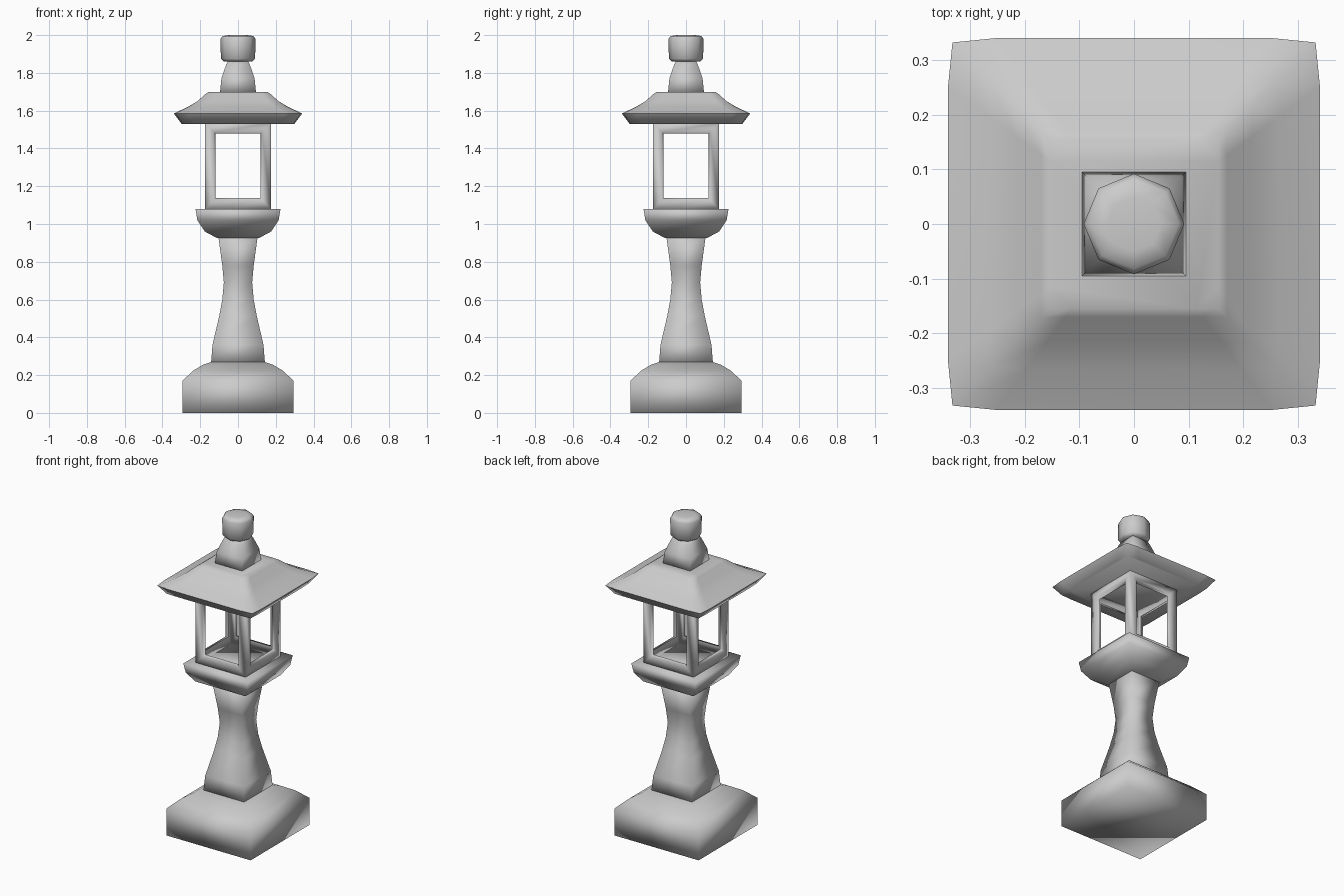
import bpy, bmesh, math

if "Cube" in bpy.data.objects:
    bpy.data.objects.remove(bpy.data.objects["Cube"])


def square(h):
    return [(-h, -h), (h, -h), (h, h), (-h, h)]


def eave(h, pull):
    # square with extra side points and slightly pulled-in corners
    c, m = h - pull, h * 0.74
    side = [(-c, -c), (-m, -h), (m, -h)]
    pts = []
    for k in range(4):
        ca, sa = [(1, 0), (0, 1), (-1, 0), (0, -1)][k]
        pts += [(x * ca - y * sa, x * sa + y * ca) for x, y in side]
    return pts


def octagon(r):
    return [(r * math.cos(k * math.pi / 4), r * math.sin(k * math.pi / 4)) for k in range(8)]


def finish(name, bm, angle):
    bmesh.ops.remove_doubles(bm, verts=bm.verts, dist=1e-5)
    bmesh.ops.recalc_face_normals(bm, faces=bm.faces)
    mesh = bpy.data.meshes.new(name)
    bm.to_mesh(mesh)
    bm.free()
    ob = bpy.data.objects.new(name, mesh)
    bpy.context.collection.objects.link(ob)
    bpy.ops.object.select_all(action='DESELECT')
    bpy.context.view_layer.objects.active = ob
    ob.select_set(True)
    bpy.ops.object.shade_smooth_by_angle(angle=math.radians(angle))
    return ob


def loft(name, sections, angle=100):
    # sections: list of (2D outline, z), capped at both ends
    bm = bmesh.new()
    rings = [[bm.verts.new((x, y, z)) for x, y in pts] for pts, z in sections]
    n = len(rings[0])
    for a, b in zip(rings, rings[1:]):
        for i in range(n):
            j = (i + 1) % n
            bm.faces.new((a[i], a[j], b[j], b[i]))
    bm.faces.new(rings[0][::-1])
    bm.faces.new(rings[-1])
    return finish(name, bm, angle)


def square_loft(name, profile):
    return loft(name, [(square(h), z) for h, z in profile])


# Plinth, waisted post and platform
square_loft("base", [(0.295, 0), (0.295, 0.17), (0.235, 0.225), (0.185, 0.255), (0.14, 0.27)])
square_loft("post", [(0.143, 0.26), (0.135, 0.36), (0.10, 0.51), (0.083, 0.60),
                     (0.075, 0.69), (0.083, 0.78), (0.105, 0.94)])
square_loft("platform", [(0.11, 0.925), (0.175, 0.96), (0.215, 1.02), (0.225, 1.08)])

# Hollow lantern room: four mitred window frames
bm = bmesh.new()
frame = [(0.175, -0.175, 1.075, 1.535), (0.127, -0.175, 1.13, 1.485),
         (0.12, -0.153, 1.137, 1.478), (0.153, -0.153, 1.075, 1.535)]
for k in range(4):
    ca, sa = math.cos(k * math.pi / 2), math.sin(k * math.pi / 2)
    loops = []
    for w, y, lo, hi in frame:
        corners = [(-w, lo), (w, lo), (w, hi), (-w, hi)]
        loops.append([bm.verts.new((x * ca - y * sa, x * sa + y * ca, z)) for x, z in corners])
    for a, b in zip(loops, loops[1:]):
        for i in range(4):
            j = (i + 1) % 4
            bm.faces.new((a[i], a[j], b[j], b[i]))
    # top and bottom rims
    a, b = loops[0], loops[3]
    bm.faces.new((a[0], a[1], b[1], b[0]))
    bm.faces.new((a[2], a[3], b[3], b[2]))
finish("lantern_room", bm, 100)

# Roof with flared eaves
loft("roof", [(eave(0.298, 0.004), 1.53), (eave(0.34, 0.008), 1.585), (eave(0.265, 0.003), 1.62),
              (eave(0.215, 0), 1.65), (eave(0.17, 0), 1.69), (eave(0.155, 0), 1.70)])

# Neck and octagonal finial
square_loft("roof_neck", [(0.096, 1.69), (0.088, 1.77), (0.064, 1.84), (0.05, 1.87)])
loft("finial", [(octagon(r), z) for r, z in
                [(0.075, 1.86), (0.091, 1.875), (0.092, 1.98), (0.082, 1.995), (0.05, 2.0)]], 60)
